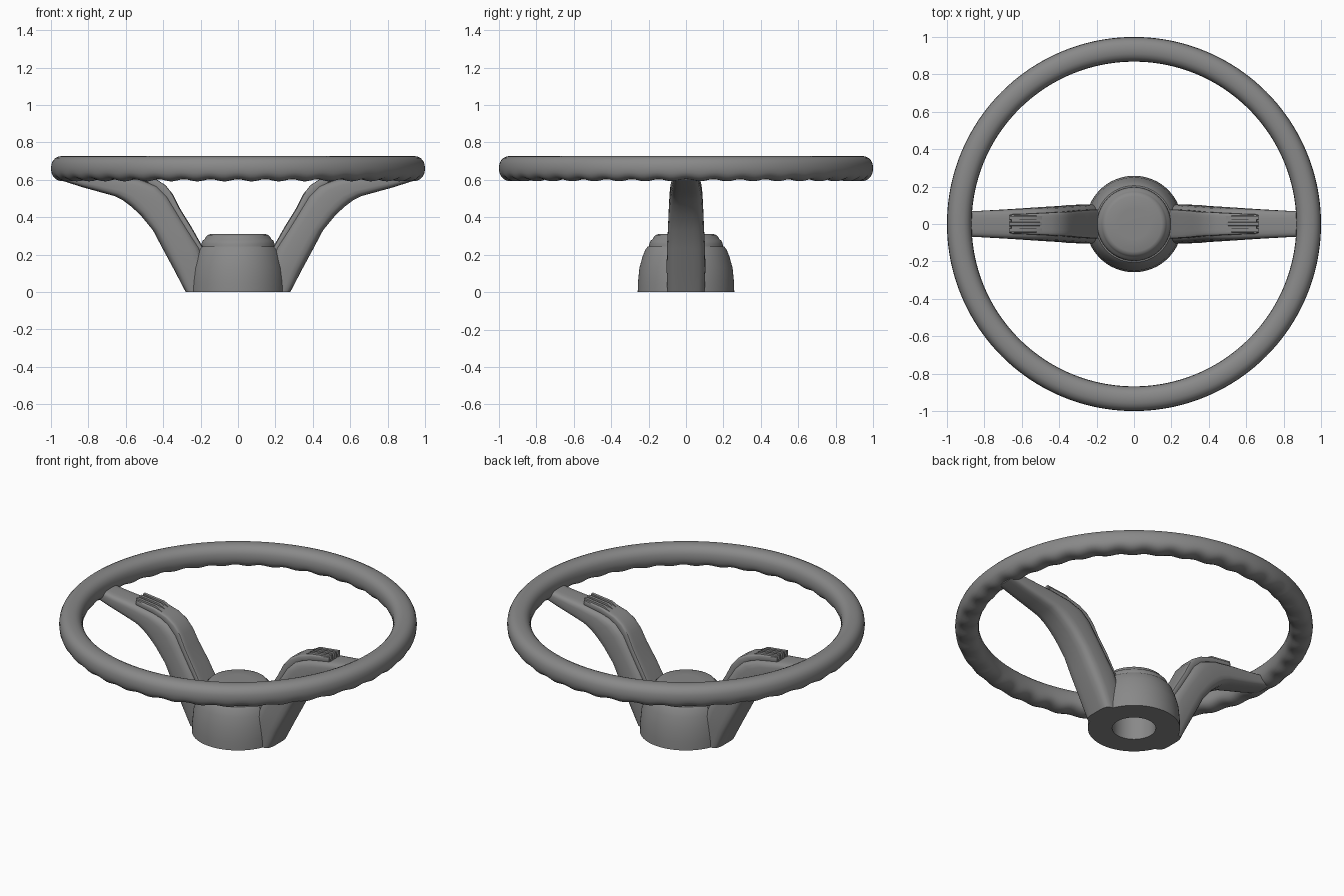
import bpy, bmesh
from math import sin, cos, pi, radians, copysign

if "Cube" in bpy.data.objects:
    bpy.data.objects.remove(bpy.data.objects["Cube"])

# Dark grey plastic for every part
plastic = bpy.data.materials.new("dark_grey_plastic")
plastic.diffuse_color = (0.25, 0.25, 0.25, 1)
plastic.use_nodes = True
plastic.node_tree.nodes["Principled BSDF"].inputs["Base Color"].default_value = plastic.diffuse_color


def finish(name, bm, mirror=False, angle=35):
    bmesh.ops.recalc_face_normals(bm, faces=bm.faces)
    me = bpy.data.meshes.new(name)
    bm.to_mesh(me)
    bm.free()
    me.materials.append(plastic)
    ob = bpy.data.objects.new(name, me)
    bpy.context.collection.objects.link(ob)
    bpy.ops.object.select_all(action='DESELECT')
    ob.select_set(True)
    bpy.context.view_layer.objects.active = ob
    bpy.ops.object.shade_smooth_by_angle(angle=radians(angle))
    if mirror:
        ob.modifiers.new("mirror", 'MIRROR')
    return ob


def skin(bm, rings, close_rings=False, caps=True):
    vs = [[bm.verts.new(p) for p in r] for r in rings]
    n = len(vs[0])
    for i in range(len(vs) if close_rings else len(vs) - 1):
        a, b = vs[i], vs[(i + 1) % len(vs)]
        for j in range(n):
            k = (j + 1) % n
            bm.faces.new((a[j], a[k], b[k], b[j]))
    if caps and not close_rings:
        bm.faces.new(vs[0])
        bm.faces.new(vs[-1])


def power(v, e):
    return copysign(abs(v) ** e, v)


def loft(name, stations, n=20, e=0.5):
    """Each station: lower x, z, upper x, z, half width; rounded-box section."""
    rings = []
    for lx, lz, ux, uz, w in stations:
        ring = []
        for j in range(n):
            a = 2 * pi * (j + 0.5) / n
            t = 0.5 + 0.5 * power(sin(a), e)
            ring.append((lx + (ux - lx) * t, w * power(cos(a), e), lz + (uz - lz) * t))
        rings.append(ring)
    bm = bmesh.new()
    skin(bm, rings)
    return finish(name, bm, mirror=True)


def lathe(name, profile, n=64):
    bm = bmesh.new()
    skin(bm, [[(r * cos(2 * pi * i / n), r * sin(2 * pi * i / n), z)
               for i in range(n)] for r, z in profile])
    return finish(name, bm, angle=40)


# Rim with finger grips along the underside
bm = bmesh.new()
rings = []
SEG, GRIPS = 280, 40
for i in range(SEG):
    u = 2 * pi * i / SEG
    wave = 0.011 * (0.5 + 0.5 * cos(GRIPS * u))
    ring = []
    for j in range(20):
        a = 2 * pi * j / 20
        r = 0.934 + 0.066 * power(cos(a), 0.85)
        z = 0.66 + 0.068 * power(sin(a), 0.85)
        z += wave * max(0, -sin(a))
        ring.append((r * cos(u), r * sin(u), z))
    rings.append(ring)
skin(bm, rings, close_rings=True)
finish("rim", bm, angle=40)

# Hub with shaft recess underneath, and domed horn cap
lathe("hub", [(0.122, 0.18), (0.122, 0), (0.258, 0), (0.257, 0.05), (0.249, 0.13),
              (0.232, 0.19), (0.217, 0.228), (0.205, 0.243), (0.19, 0.246)])
lathe("horn_cap", [(0.198, 0.235), (0.196, 0.258), (0.189, 0.276), (0.178, 0.283),
                   (0.172, 0.294), (0.163, 0.304), (0.148, 0.310), (0.08, 0.311), (0.01, 0.311)])

# Spokes
loft("spoke", [
    (0.28, 0.0, 0.15, 0.0, 0.10),
    (0.34, 0.115, 0.16, 0.12, 0.104),
    (0.405, 0.235, 0.20, 0.235, 0.103),
    (0.455, 0.33, 0.27, 0.345, 0.097),
    (0.525, 0.415, 0.335, 0.45, 0.093),
    (0.575, 0.46, 0.375, 0.515, 0.090),
    (0.615, 0.49, 0.43, 0.568, 0.087),
    (0.66, 0.513, 0.52, 0.602, 0.083),
    (0.74, 0.535, 0.66, 0.625, 0.077),
    (0.83, 0.56, 0.80, 0.640, 0.071),
    (0.94, 0.595, 0.93, 0.658, 0.066)])

# Raised pads along the upper face of the spokes
loft("spoke_pad", [
    (0.21, 0.21, 0.185, 0.235, 0.078),
    (0.285, 0.335, 0.25, 0.35, 0.076),
    (0.35, 0.44, 0.312, 0.45, 0.070),
    (0.39, 0.505, 0.347, 0.522, 0.066),
    (0.44, 0.555, 0.388, 0.572, 0.063),
    (0.49, 0.585, 0.44, 0.605, 0.060),
    (0.56, 0.60, 0.53, 0.635, 0.056),
    (0.66, 0.615, 0.655, 0.652, 0.052)], e=0.35)

# Ribbed horn buttons at the outer ends of the pads
bm = bmesh.new()
for y in (-0.034, 0, 0.034):
    rings = []
    for x, zt in ((0.48, 0.615), (0.53, 0.645), (0.665, 0.660)):
        rings.append([(x, y - 0.014, zt - 0.04), (x, y + 0.014, zt - 0.04),
                      (x, y + 0.009, zt), (x, y - 0.009, zt)])
    skin(bm, rings)
finish("horn_button_ribs", bm, mirror=True)
